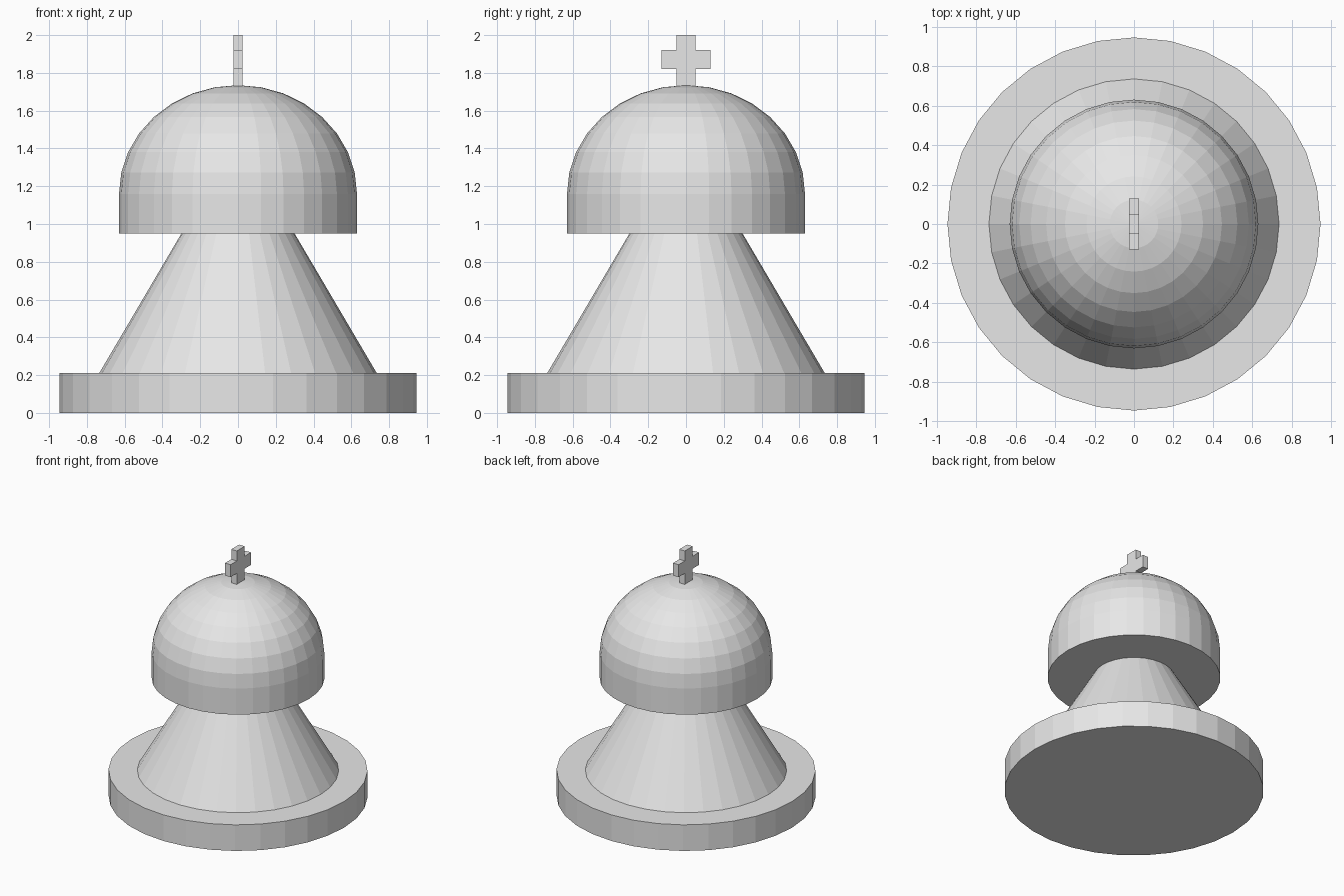
import bpy
import bmesh
import math

SIDES = 32

cube = bpy.data.objects.get("Cube")
if cube:
    bpy.data.objects.remove(cube, do_unlink=True)

grey = bpy.data.materials.new("light_grey")
grey.use_nodes = True
grey.diffuse_color = (0.8, 0.8, 0.8, 1)
grey.node_tree.nodes["Principled BSDF"].inputs["Base Color"].default_value = (0.8, 0.8, 0.8, 1)


def add_object(name, bm):
    bmesh.ops.remove_doubles(bm, verts=bm.verts, dist=1e-5)
    bmesh.ops.recalc_face_normals(bm, faces=bm.faces)
    mesh = bpy.data.meshes.new(name)
    bm.to_mesh(mesh)
    bm.free()
    mesh.materials.append(grey)
    obj = bpy.data.objects.new(name, mesh)
    bpy.context.collection.objects.link(obj)
    return obj


def lathe(name, profile):
    """Turn a (radius, height) profile about z; open ends are capped."""
    bm = bmesh.new()
    verts = [bm.verts.new((r, 0, z)) for r, z in profile]
    edges = [bm.edges.new(pair) for pair in zip(verts, verts[1:])]
    bmesh.ops.spin(bm, geom=verts + edges, cent=(0, 0, 0), axis=(0, 0, 1),
                   angle=math.tau, steps=SIDES, use_merge=True)
    bmesh.ops.remove_doubles(bm, verts=bm.verts, dist=1e-5)
    bmesh.ops.holes_fill(bm, edges=[e for e in bm.edges if e.is_boundary], sides=0)
    return add_object(name, bm)


# Round foot and tapering body
lathe("base_disc", [(0.945, 0), (0.945, 0.21)])
lathe("tapered_body", [(0.735, 0.21), (0.27, 1.0)])

# Head: short straight band under a slightly flattened dome
dome = [(0.63 * math.cos(a), 1.16 + 0.575 * math.sin(a))
        for a in (i * math.pi / 16 for i in range(8))]
lathe("domed_head", [(0.63, 0.95)] + dome + [(0, 1.735)])

# Cross finial, a flat outline extruded along x
half = [(0.05, 1.7), (0.05, 1.82), (0.13, 1.82), (0.13, 1.92), (0.05, 1.92), (0.05, 2.0)]
outline = half + [(-y, z) for y, z in reversed(half)]
bm = bmesh.new()
face = bm.faces.new([bm.verts.new((-0.025, y, z)) for y, z in outline])
side = bmesh.ops.extrude_face_region(bm, geom=[face], use_keep_orig=True)
bmesh.ops.translate(bm, vec=(0.05, 0, 0),
                    verts=[v for v in side["geom"] if isinstance(v, bmesh.types.BMVert)])
add_object("cross_finial", bm)
